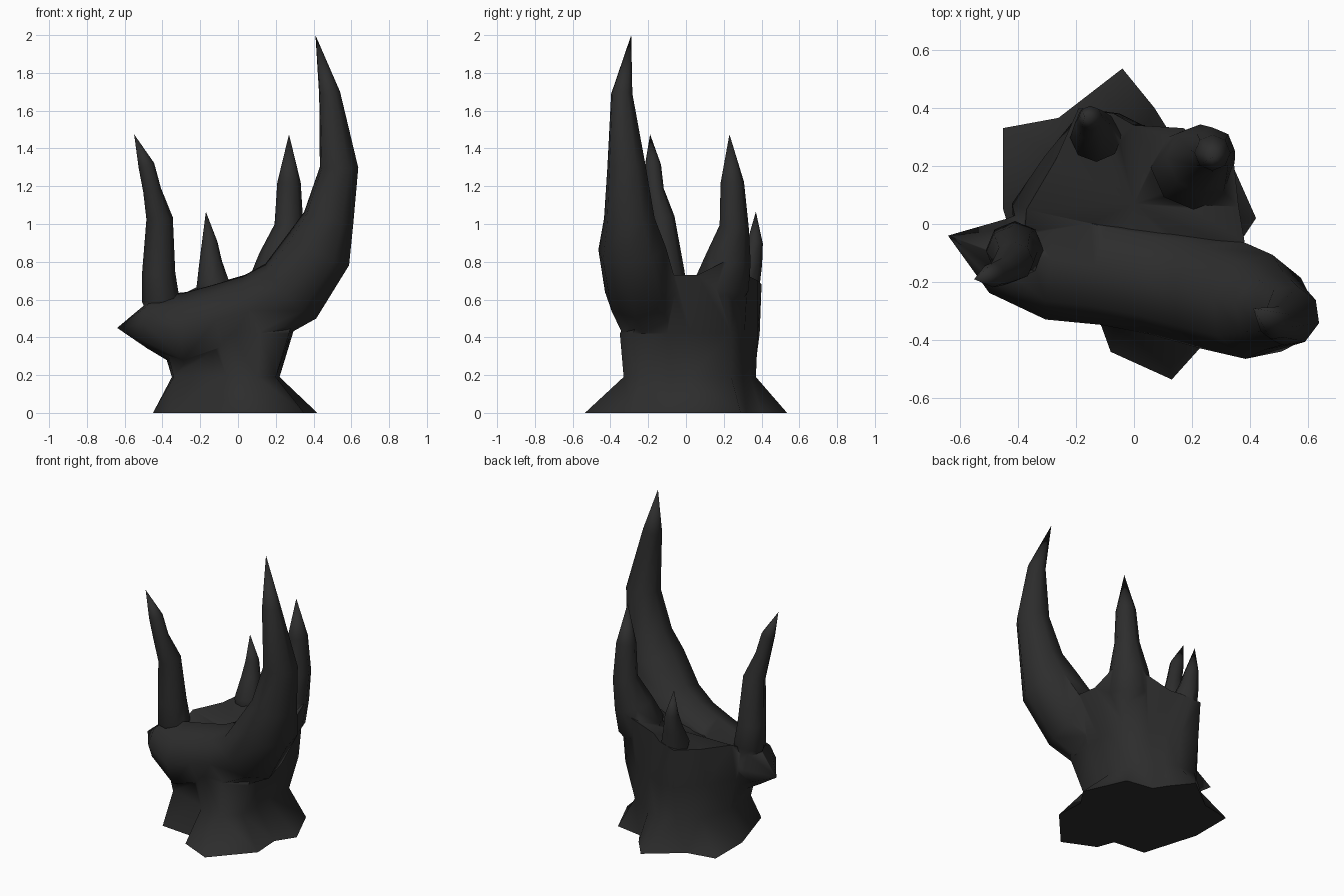
import bpy, bmesh, math
from mathutils import Vector

if "Cube" in bpy.data.objects:
    bpy.data.objects.remove(bpy.data.objects["Cube"])

mat = bpy.data.materials.new("charcoal black")
mat.diffuse_color = (0.026, 0.026, 0.026, 1)
mat.use_nodes = True
mat.node_tree.nodes["Principled BSDF"].inputs["Base Color"].default_value = mat.diffuse_color


def finish(name, bm):
    bmesh.ops.recalc_face_normals(bm, faces=bm.faces)
    me = bpy.data.meshes.new(name)
    bm.to_mesh(me)
    bm.free()
    me.materials.append(mat)
    ob = bpy.data.objects.new(name, me)
    bpy.context.collection.objects.link(ob)
    return ob


def bridge(bm, a, b):
    n = len(a)
    for i in range(n):
        j = (i + 1) % n
        if len(b) == 1:
            bm.faces.new((a[i], a[j], b[0]))
        else:
            bm.faces.new((a[i], a[j], b[j], b[i]))


def horn(name, path, sides=8):
    """Tapered tube along (x, y, z, radius); radius 0 makes a point."""
    bm = bmesh.new()
    pts = [Vector(p[:3]) for p in path]
    rings, side, prev = [], None, None
    for i, p in enumerate(pts):
        t = (pts[min(i + 1, len(pts) - 1)] - pts[max(i - 1, 0)]).normalized()
        if side is None:
            side = t.orthogonal().normalized()
        else:
            side = prev.rotation_difference(t) @ side
        prev = t
        up = t.cross(side)
        r = path[i][3]
        if r == 0:
            rings.append([bm.verts.new(p)])
        else:
            rings.append([bm.verts.new(p + r * (math.cos(a) * side + math.sin(a) * up))
                          for a in (2 * math.pi * k / sides for k in range(sides))])
    for a, b in zip(rings, rings[1:]):
        if len(a) == 1:
            bridge(bm, b, a)
        else:
            bridge(bm, a, b)
    for end in (rings[0], rings[-1]):
        if len(end) > 1:
            bm.faces.new(end)
    return finish(name, bm)


# stump body: flared foot, narrow waist, middle, uneven rim
foot = [(-.04, .535), (-.26, .365), (-.45, .33), (-.45, .05), (-.34, -.31), (-.12, -.33), (-.08, -.44),
        (.13, -.535), (.35, -.29), (.34, -.10), (.42, .02), (.30, .29), (.12, .32), (.07, .40)]
waist = [(-.04, .37), (-.18, .36), (-.28, .25), (-.35, .03), (-.34, -.20), (-.12, -.26), (-.06, -.30),
         (.10, -.33), (.20, -.24), (.20, -.09), (.22, .02), (.21, .24), (.10, .30), (.04, .34)]
middle = [(-.05, .38), (-.18, .39), (-.31, .23), (-.42, .07), (-.40, -.20), (-.15, -.28), (-.05, -.32),
          (.12, -.35), (.27, -.28), (.28, -.10), (.29, .02), (.28, .24), (.15, .31), (.03, .34)]
rim = [(-.07, .38, .70), (-.19, .40, .68), (-.27, .22, .64), (-.37, .05, .63), (-.38, -.10, .55),
       (-.15, -.20, .55), (-.05, -.22, .58), (.12, -.25, .60), (.33, -.20, .65), (.38, -.06, .73),
       (.36, .06, .73), (.345, .20, .80), (.17, .33, .77), (0, .34, .72)]
bm = bmesh.new()
rings = [[bm.verts.new((x, y, z)) for x, y in ring]
         for ring, z in ((foot, 0), (waist, .19), (middle, .42))]
rings.append([bm.verts.new(p) for p in rim])
rings.append([bm.verts.new((0, .07, .64))])
for a, b in zip(rings, rings[1:]):
    bridge(bm, a, b)
bm.faces.new(rings[0])
bmesh.ops.triangulate(bm, faces=bm.faces[:])
body = finish("horned_stump", bm)

# horns, from the great sweeping one to the smallest
horns = [
    horn("great_horn", [(-.64, -.04, .45, 0), (-.47, -.11, .47, .13), (-.28, -.12, .425, .21),
                        (-.08, -.155, .49, .195), (.10, -.19, .545, .195), (.28, -.235, .645, .2),
                        (.43, -.285, .87, .185), (.48, -.30, 1.03, .138), (.535, -.315, 1.3, .105),
                        (.485, -.34, 1.69, .058), (.41, -.29, 2.0, 0)]),
    horn("left_horn", [(-.38, -.09, .42, .04), (-.41, -.09, .60, .10), (-.42, -.095, .74, .088),
                       (-.415, -.13, 1.03, .07), (-.455, -.165, 1.18, .048),
                       (-.485, -.175, 1.31, .043), (-.55, -.19, 1.475, 0)]),
    horn("back_right_horn", [(.15, .13, .45, .06), (.20, .19, .68, .145), (.23, .225, .82, .12),
                             (.27, .255, .99, .077), (.27, .245, 1.22, .062), (.27, .23, 1.475, 0)]),
    horn("small_horn", [(-.12, .25, .48, .03), (-.13, .30, .67, .09), (-.145, .345, .80, .06),
                        (-.15, .365, .9, .042), (-.17, .37, 1.065, 0)]),
]

# fuse the horns into the stump
for h in horns:
    m = body.modifiers.new(h.name, 'BOOLEAN')
    m.operation = 'UNION'
    m.solver = 'EXACT'
    m.object = h
dg = bpy.context.evaluated_depsgraph_get()
fused = bpy.data.meshes.new_from_object(body.evaluated_get(dg))
body.modifiers.clear()
body.data = fused
for h in horns:
    bpy.data.objects.remove(h)

# soft shading with a crisp foot edge
bpy.ops.object.select_all(action='DESELECT')
body.select_set(True)
bpy.context.view_layer.objects.active = body
bpy.ops.object.shade_smooth_by_angle(angle=math.radians(75))
